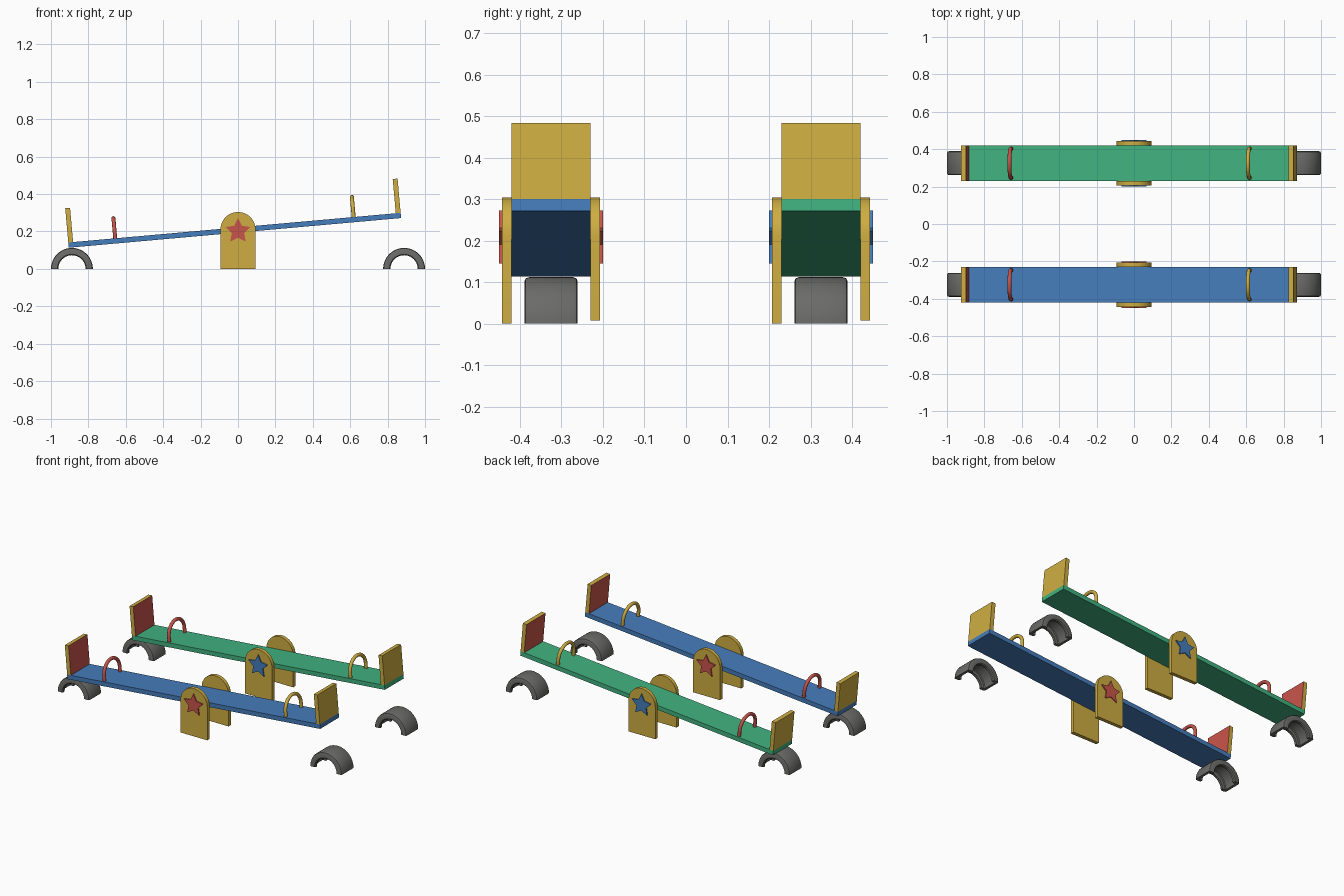
import bpy, bmesh, math
from mathutils import Matrix, Vector

if "Cube" in bpy.data.objects:
    bpy.data.objects.remove(bpy.data.objects["Cube"])


def material(name, rgb):
    m = bpy.data.materials.new(name)
    m.diffuse_color = (*rgb, 1)
    m.use_nodes = True
    m.node_tree.nodes["Principled BSDF"].inputs["Base Color"].default_value = m.diffuse_color
    return m


YELLOW = material("yellow", (0.62, 0.42, 0.055))
RED = material("red", (0.58, 0.09, 0.07))
BLUE = material("blue", (0.06, 0.205, 0.50))
GREEN = material("green", (0.053, 0.445, 0.215))
RUBBER = material("rubber_grey", (0.145, 0.145, 0.14))


def finish(name, bm, mats, smooth=False):
    bmesh.ops.recalc_face_normals(bm, faces=bm.faces)
    me = bpy.data.meshes.new(name)
    bm.to_mesh(me)
    bm.free()
    for m in mats:
        me.materials.append(m)
    ob = bpy.data.objects.new(name, me)
    bpy.context.collection.objects.link(ob)
    if smooth:
        bpy.context.view_layer.objects.active = ob
        for o in bpy.context.selected_objects:
            o.select_set(False)
        ob.select_set(True)
        bpy.ops.object.shade_smooth_by_angle(angle=math.radians(35))
    return ob


def box(name, lo, hi, matrix, mats, inner=0):
    """Box between two corners; inner = sign of the x side that gets the second colour."""
    bm = bmesh.new()
    lo, hi = Vector(lo), Vector(hi)
    bmesh.ops.create_cube(bm, size=1, matrix=Matrix.Translation((lo + hi) / 2)
                          @ Matrix.Diagonal((*(hi - lo), 1)))
    bm.normal_update()
    for f in bm.faces:
        if inner and f.normal.x * inner > 0.9:
            f.material_index = 1
    bm.transform(matrix)
    finish(name, bm, mats)


def plate(name, outline, y0, y1, mat, smooth=False):
    """Extrude an x/z outline from y0 to y1."""
    bm = bmesh.new()
    face = bm.faces.new([bm.verts.new((x, y0, z)) for x, z in outline])
    ext = bmesh.ops.extrude_face_region(bm, geom=[face])
    bmesh.ops.translate(bm, vec=(0, y1 - y0, 0),
                        verts=[v for v in ext["geom"] if isinstance(v, bmesh.types.BMVert)])
    finish(name, bm, [mat], smooth)


def loft(name, rings, matrix, mat):
    """Skin closed cross-sections in order and cap both ends."""
    bm = bmesh.new()
    vs = [[bm.verts.new(p) for p in ring] for ring in rings]
    n = len(vs[0])
    for a, b in zip(vs, vs[1:]):
        for i in range(n):
            bm.faces.new((a[i], a[(i + 1) % n], b[(i + 1) % n], b[i]))
    bm.faces.new(vs[0])
    bm.faces.new(vs[-1])
    bm.transform(matrix)
    finish(name, bm, [mat], True)


def handle(name, x, matrix, mat, r=0.0105, R=0.078, leg=0.03):
    # arch path: leg, half circle, leg
    path = [(-R, 0.02, math.pi)]
    path += [(R * math.cos(a), 0.028 + leg + R * math.sin(a), a)
             for a in (math.pi * (1 - i / 20) for i in range(21))]
    path += [(R, 0.02, 0)]
    rings = []
    for y, z, a in path:
        ring = []
        for k in range(12):
            t = math.tau * k / 12
            o = r * math.cos(t)
            ring.append((x + r * math.sin(t), y + o * math.cos(a), z + o * math.sin(a)))
        rings.append(ring)
    loft(name, rings, matrix, mat)


def half_tyre(name, x, y):
    # hollow C-shaped section (radius, width), swept over half a turn
    half = [(0.073, 0.045), (0.073, 0.058), (0.078, 0.064), (0.102, 0.064),
            (0.109, 0.061), (0.112, 0.053)]
    inside = [(0.096, 0.040), (0.092, 0.045)]
    section = half + [(r, -w) for r, w in reversed(half)]
    section += [(r, -w) for r, w in reversed(inside)] + inside
    rings = [[(r * math.cos(a), w, r * math.sin(a)) for r, w in section]
             for a in (math.pi * i / 24 for i in range(25))]
    loft(name, rings, Matrix.Translation((x, y, 0)), RUBBER)


def star_outline(zc, R=0.07, r=0.035):
    return [((R, r)[i % 2] * math.sin(math.pi * i / 5),
             zc + (R, r)[i % 2] * math.cos(math.pi * i / 5)) for i in range(10)]


def arch_outline(z0, zc=0.21, r=0.094):
    return [(-r, z0), (r, z0)] + [(r * math.cos(math.pi * i / 24), zc + r * math.sin(math.pi * i / 24))
                                  for i in range(25)]


TILT = Matrix.Rotation(math.radians(-5.1), 4, 'Y')
L, W, T = 0.892, 0.095, 0.028

for label, y, board_mat, star_mat in (("front", -0.325, BLUE, RED), ("back", 0.325, GREEN, BLUE)):
    M = Matrix.Translation((-0.0165, y, 0.1925)) @ TILT
    # tilted plank
    box(f"{label}_plank", (-L, -W, 0), (L, W, T), M, [board_mat])
    for side, s, grip in (("low", -1, RED), ("high", 1, YELLOW)):
        # backrest with a red inner face
        xs = sorted((s * L, s * (L - 0.026)))
        box(f"{label}_{side}_backrest", (xs[0], -W, T), (xs[1], W, T + 0.184), M,
            [YELLOW, RED], inner=-s)
        handle(f"{label}_{side}_handle", s * 0.64, M, grip)
        half_tyre(f"{label}_{side}_tyre", s * 0.888, y)
    # support plates with stars on the outside
    for side, s in (("near", -1), ("far", 1)):
        plate(f"{label}_{side}_support", arch_outline(0.007 if s > 0 else 0),
              y + s * 0.095, y + s * 0.118, YELLOW, True)
        plate(f"{label}_{side}_star", star_outline(0.202),
              y + s * 0.117, y + s * 0.125, star_mat)
